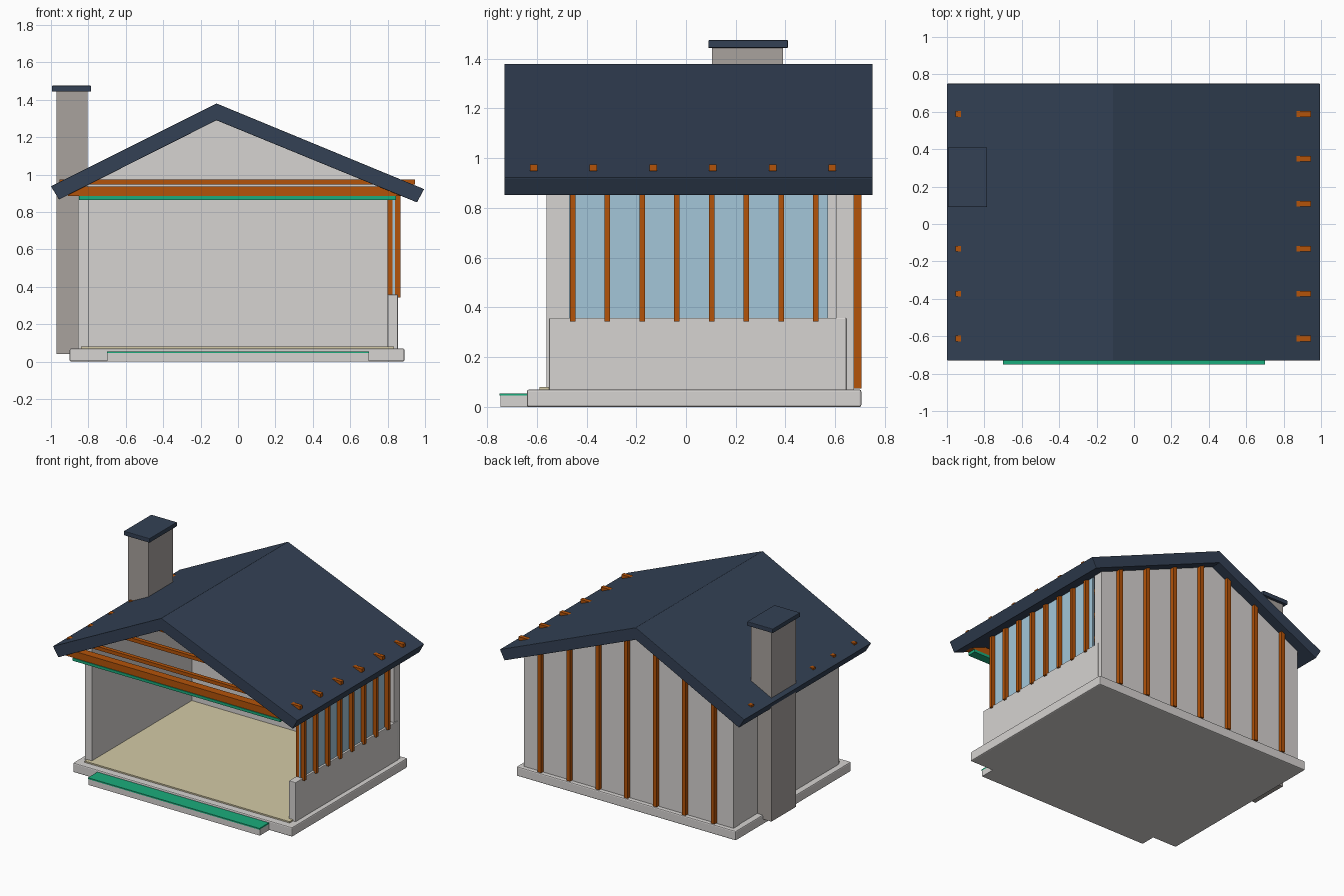
import bpy
import bmesh

if "Cube" in bpy.data.objects:
    bpy.data.objects.remove(bpy.data.objects["Cube"])


def material(name, rgb):
    """Flat material from an 8-bit sRGB colour."""
    def lin(c):
        c /= 255
        return c / 12.92 if c <= 0.04045 else ((c + 0.055) / 1.055) ** 2.4
    m = bpy.data.materials.new(name)
    m.diffuse_color = (*[lin(c) for c in rgb], 1)
    m.use_nodes = True
    m.node_tree.nodes["Principled BSDF"].inputs["Base Color"].default_value = m.diffuse_color
    return m


PLASTER = material("pale plaster", (214, 211, 209))
STONE = material("chimney stone", (168, 162, 158))
SLATE = material("dark slate", (51, 65, 85))
TIMBER = material("brown timber", (180, 83, 9))
GREEN = material("green trim", (26, 172, 124))
GLASS = material("blue glass", (163, 198, 217))
SAND = material("sand floor", (212, 202, 166))


def prism(name, profile, y0, y1, mat, bevel=0):
    """Extrude an (x, z) outline from y0 to y1."""
    bm = bmesh.new()
    front = [bm.verts.new((x, y0, z)) for x, z in profile]
    back = [bm.verts.new((x, y1, z)) for x, z in profile]
    bm.faces.new(front)
    bm.faces.new(back[::-1])
    n = len(profile)
    for i in range(n):
        j = (i + 1) % n
        bm.faces.new((front[j], front[i], back[i], back[j]))
    bmesh.ops.recalc_face_normals(bm, faces=bm.faces)
    me = bpy.data.meshes.new(name)
    bm.to_mesh(me)
    bm.free()
    me.materials.append(mat)
    ob = bpy.data.objects.new(name, me)
    bpy.context.collection.objects.link(ob)
    if bevel:
        mod = ob.modifiers.new("soft edges", "BEVEL")
        mod.width = bevel
        mod.segments = 2
    return ob


def box(name, x, y, z, mat, bevel=0):
    outline = [(x[0], z[0]), (x[1], z[0]), (x[1], z[1]), (x[0], z[1])]
    return prism(name, outline, y[0], y[1], mat, bevel)


RIDGE_X = -0.115


def ceiling(x):
    """Height of the roof underside at x."""
    return 1.29 - (0.501 * (RIDGE_X - x) if x < RIDGE_X else 0.408 * (x - RIDGE_X))


# Ground slab, floor and front step
box("foundation", (-0.90, 0.89), (-0.64, 0.705), (0, 0.07), PLASTER, 0.008)
box("floor", (-0.84, 0.835), (-0.59, 0.61), (0.06, 0.08), SAND)
box("front_step", (-0.70, 0.70), (-0.745, -0.63), (0, 0.045), PLASTER)
box("step_tread", (-0.70, 0.70), (-0.75, -0.635), (0.045, 0.055), GREEN)

# Walls: full left side, low right side, gabled back
box("left_wall", (-0.855, -0.80), (-0.56, 0.64), (0.06, 0.935), PLASTER)
box("right_low_wall", (0.80, 0.855), (-0.55, 0.645), (0.06, 0.358), PLASTER, 0.004)
gable = [(-0.86, 0.06), (0.85, 0.06)]
gable += [(x, ceiling(x) + 0.02) for x in (0.85, RIDGE_X, -0.86)]
prism("back_wall", gable, 0.605, 0.675, PLASTER)

# Side window with vertical slats
box("side_window", (0.825, 0.84), (-0.47, 0.57), (0.35, 0.91), GLASS)
for i in range(8):
    y = -0.456 + i * 0.1397
    box("window_slat_outer", (0.84, 0.87), (y - 0.011, y + 0.011), (0.343, 0.92), TIMBER)
    box("window_slat_inner", (0.80, 0.825), (y - 0.011, y + 0.011), (0.355, 0.93), TIMBER)

# Back wall battens reaching up to the roof
for i in range(7):
    x = -0.71 + i * 0.2355
    box("back_batten", (x - 0.014, x + 0.014), (0.67, 0.705), (0.075, ceiling(x) + 0.02), TIMBER)

# Roof with square-cut eaves
roof = [(-0.957, 0.866), (RIDGE_X, 1.29), (0.957, 0.851),
        (0.995, 0.922), (RIDGE_X, 1.38), (-1.0, 0.937)]
prism("roof", roof, -0.73, 0.75, SLATE, 0.003)

# Ceiling joists whose ends pierce the roof
for i in range(6):
    y = -0.612 + i * 0.24
    box("ceiling_joist", (-0.955, 0.945), (y - 0.015, y + 0.015), (0.948, 0.974), TIMBER)

# Front tie beam with green trim below
box("front_tie_beam", (-0.91, 0.88), (-0.71, -0.65), (0.885, 0.935), TIMBER)
box("tie_beam_trim", (-0.85, 0.845), (-0.715, -0.65), (0.865, 0.885), GREEN)

# Chimney
box("chimney", (-0.97, -0.805), (0.105, 0.39), (0.04, 1.445), STONE)
box("chimney_cap", (-0.995, -0.785), (0.09, 0.41), (1.443, 1.475), SLATE, 0.004)
